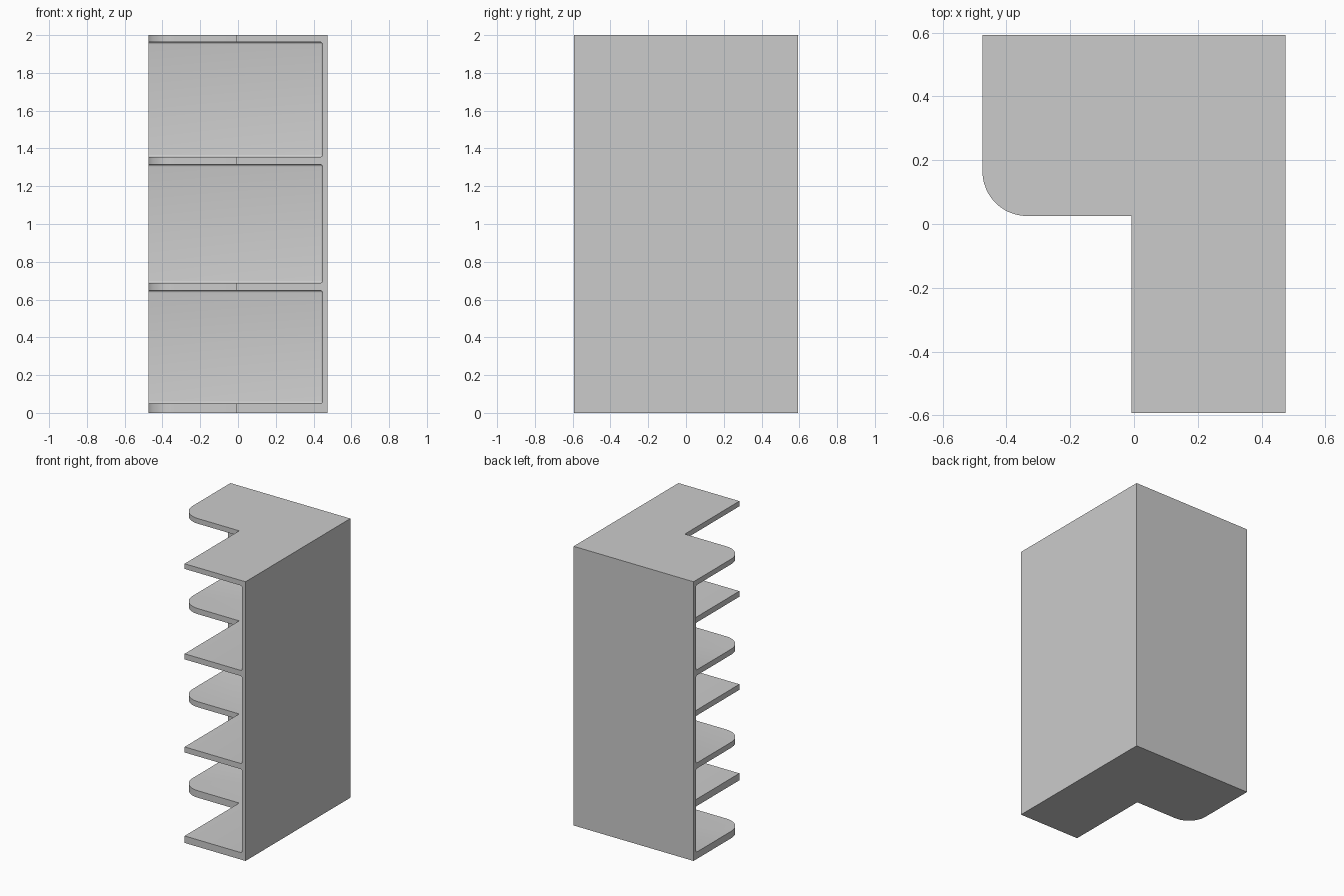
import bpy, bmesh, math

if "Cube" in bpy.data.objects:
    bpy.data.objects.remove(bpy.data.objects["Cube"])

# Main dimensions
X, Y, H = 0.475, 0.593, 2.0          # half width, half depth, height
IX, IY = -0.008, 0.025               # inner corner of the L
R, WALL, FILLET = 0.14, 0.028, 0.012
GAPS = [(0.05, 0.648), (0.688, 1.315), (1.355, 1.963)]   # open bays


def make_object(name, bm):
    bmesh.ops.recalc_face_normals(bm, faces=bm.faces[:])
    mesh = bpy.data.meshes.new(name)
    bm.to_mesh(mesh)
    bm.free()
    ob = bpy.data.objects.new(name, mesh)
    bpy.context.collection.objects.link(ob)
    return ob


# L-shaped body with one rounded shelf corner, extruded to full height
outline = [(X, -Y), (X, Y), (-X, Y)]
for i in range(13):
    a = math.pi + i * math.pi / 24
    outline.append((-X + R + R * math.cos(a), IY + R + R * math.sin(a)))
outline += [(IX, IY), (IX, -Y)]
bm = bmesh.new()
face = bm.faces.new([bm.verts.new((x, y, 0)) for x, y in outline])
ext = bmesh.ops.extrude_face_region(bm, geom=[face])
top = [v for v in ext["geom"] if isinstance(v, bmesh.types.BMVert)]
bmesh.ops.translate(bm, verts=top, vec=(0, 0, H))
body = make_object("corner_shelf_unit", bm)


# Rounded cutters that leave the right wall, back wall and shelves
def bay_cutter(z0, z1):
    x0, x1, y0, y1 = -1.0, X - WALL, -1.0, Y - WALL
    bm = bmesh.new()
    bmesh.ops.create_cube(bm, size=1)
    bmesh.ops.scale(bm, verts=bm.verts, vec=(x1 - x0, y1 - y0, z1 - z0))
    bmesh.ops.translate(bm, verts=bm.verts,
                        vec=((x0 + x1) / 2, (y0 + y1) / 2, (z0 + z1) / 2))
    bmesh.ops.bevel(bm, geom=bm.edges[:], offset=FILLET, segments=4,
                    profile=0.5, affect='EDGES')
    ob = make_object("bay_cutter", bm)
    ob.hide_render = True
    return ob


bpy.context.view_layer.objects.active = body
body.select_set(True)
for z0, z1 in GAPS:
    cutter = bay_cutter(z0, z1)
    mod = body.modifiers.new("open_bay", 'BOOLEAN')
    mod.operation = 'DIFFERENCE'
    mod.solver = 'EXACT'
    mod.object = cutter
    bpy.ops.object.modifier_apply(modifier=mod.name)
    bpy.data.objects.remove(cutter, do_unlink=True)

# Smooth the rounded edges, keep the rest crisp
bpy.ops.object.shade_smooth_by_angle(angle=math.radians(30))
